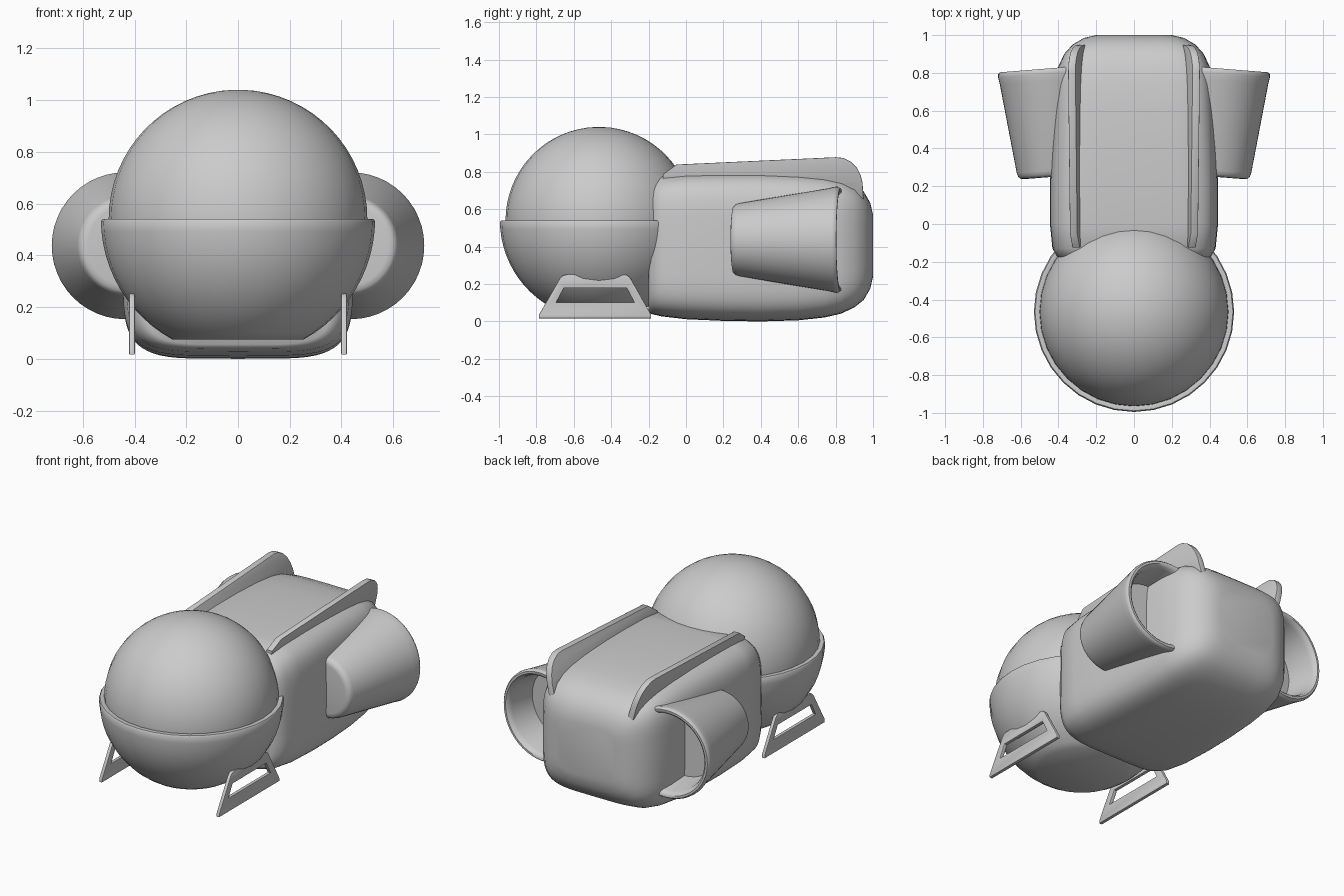
import bpy, bmesh
from math import sin, cos, pi, sqrt, radians, copysign

if "Cube" in bpy.data.objects:
    bpy.data.objects.remove(bpy.data.objects["Cube"])


def finish(name, bm, angle=40):
    bmesh.ops.remove_doubles(bm, verts=bm.verts, dist=1e-5)
    bmesh.ops.recalc_face_normals(bm, faces=bm.faces)
    mesh = bpy.data.meshes.new(name)
    bm.to_mesh(mesh)
    bm.free()
    ob = bpy.data.objects.new(name, mesh)
    bpy.context.collection.objects.link(ob)
    bpy.ops.object.select_all(action='DESELECT')
    bpy.context.view_layer.objects.active = ob
    ob.select_set(True)
    bpy.ops.object.shade_smooth_by_angle(angle=radians(angle))
    return ob


def loft(name, rings, angle=40):
    """Skin a list of closed rings and cap both ends."""
    bm = bmesh.new()
    vs = [[bm.verts.new(p) for p in ring] for ring in rings]
    n = len(vs[0])
    for a, b in zip(vs, vs[1:]):
        for i in range(n):
            j = (i + 1) % n
            bm.faces.new((a[i], a[j], b[j], b[i]))
    bm.faces.new(vs[0])
    bm.faces.new(vs[-1])
    return finish(name, bm, angle)


def circle(n):
    return [(cos(2 * pi * i / n), sin(2 * pi * i / n)) for i in range(n)]


def plate(name, outer, x0, thick, hole=None, lean=0.0, z_ref=0.0):
    """Upright plate from a (y, z) outline, optional hole, sheared sideways by lean."""
    curve = bpy.data.curves.new(name, 'CURVE')
    curve.dimensions = '2D'
    curve.fill_mode = 'BOTH'
    curve.extrude = thick / 2 - 0.004
    curve.bevel_depth = 0.004
    curve.bevel_resolution = 1
    for pts in filter(None, (outer, hole)):
        sp = curve.splines.new('POLY')
        sp.points.add(len(pts) - 1)
        for p, (y, z) in zip(sp.points, pts):
            p.co = (y, z, 0, 1)
        sp.use_cyclic_u = True
    tmp = bpy.data.objects.new(name + "_tmp", curve)
    mesh = bpy.data.meshes.new_from_object(tmp)
    bpy.data.objects.remove(tmp)
    bm = bmesh.new()
    bm.from_mesh(mesh)
    bpy.data.meshes.remove(mesh)
    for v in bm.verts:
        y, z, t = v.co
        v.co = (x0 + t + lean * (z - z_ref), y, z)
    return finish(name, bm, 35)


def mirrored(ob):
    m = ob.modifiers.new("mirror", 'MIRROR')
    m.use_axis[0] = True
    m.use_mirror_merge = False


# Spherical dome and the truncated bowl holding it
CY, CZ = -0.465, 0.54
c32 = circle(32)


def turned(name, profile):
    loft(name, [[(r * c, CY + r * s, z) for c, s in c32] for r, z in profile])


turned("dome", [(0.5 * cos(a), CZ + 0.5 * sin(a))
                for a in [radians(88 * i / 16) for i in range(-2, 17)]])
bowl = [(0.53 * cos(a), CZ + 0.53 * sin(a))
        for a in [radians(-61.3 * (1 - i / 12)) for i in range(12)]]
turned("bowl", bowl + [(0.53, 0.53), (0.524, 0.54), (0.50, 0.541), (0.48, 0.53)])

# Rounded body: superellipse sections (y, half width, bottom, top)
stations = [
    (-0.20, 0.37, 0.055, 0.71), (-0.185, 0.40, 0.04, 0.75), (-0.13, 0.432, 0.027, 0.783),
    (0.0, 0.445, 0.012, 0.795), (0.2, 0.445, 0.003, 0.80), (0.4, 0.438, 0.0, 0.80),
    (0.6, 0.428, 0.006, 0.793), (0.74, 0.418, 0.021, 0.78), (0.83, 0.402, 0.042, 0.762),
    (0.90, 0.37, 0.075, 0.735), (0.95, 0.325, 0.115, 0.695), (0.985, 0.265, 0.175, 0.635),
    (1.0, 0.20, 0.24, 0.57)]


def spow(v):
    return copysign(abs(v) ** 0.4, v)


loft("body", [[(w * spow(c), y, (b + t) / 2 + (t - b) / 2 * spow(s)) for c, s in circle(64)]
              for y, w, b, t in stations], 50)

# Side engine pods, hollow at the back: (radius, y)
pod = [(0.155, 0.25), (0.175, 0.253), (0.188, 0.265), (0.195, 0.285), (0.275, 0.76),
       (0.284, 0.80), (0.283, 0.815), (0.275, 0.825), (0.262, 0.825), (0.25, 0.815),
       (0.242, 0.79), (0.22, 0.62)]
mirrored(loft("engine_pod", [[(0.425 + 0.02 * (y - 0.25) + r * c, y - 0.08 * r * c, 0.437 + r * s)
                              for c, s in circle(48)] for r, y in pod]))

# Roof fins leaning outward
fin = [(-0.12, 0.74), (-0.12, 0.785), (-0.05, 0.835), (0.80, 0.874), (0.84, 0.87),
       (0.88, 0.85), (0.91, 0.82), (0.93, 0.78), (0.94, 0.74), (0.945, 0.66), (0.80, 0.66), (0.7, 0.74)]
mirrored(plate("roof_fin", fin, 0.31, 0.04, lean=0.25, z_ref=0.80))

# Trapezoid feet with a cut-out
foot = [(-0.782, 0.02), (-0.782, 0.035), (-0.67, 0.23), (-0.655, 0.243), (-0.635, 0.248),
        (-0.335, 0.248), (-0.315, 0.243), (-0.30, 0.23), (-0.19, 0.035), (-0.19, 0.02)]
slot = [(-0.70, 0.098), (-0.27, 0.098), (-0.315, 0.182), (-0.655, 0.182)]
mirrored(plate("foot", foot, 0.41, 0.022, hole=slot))
